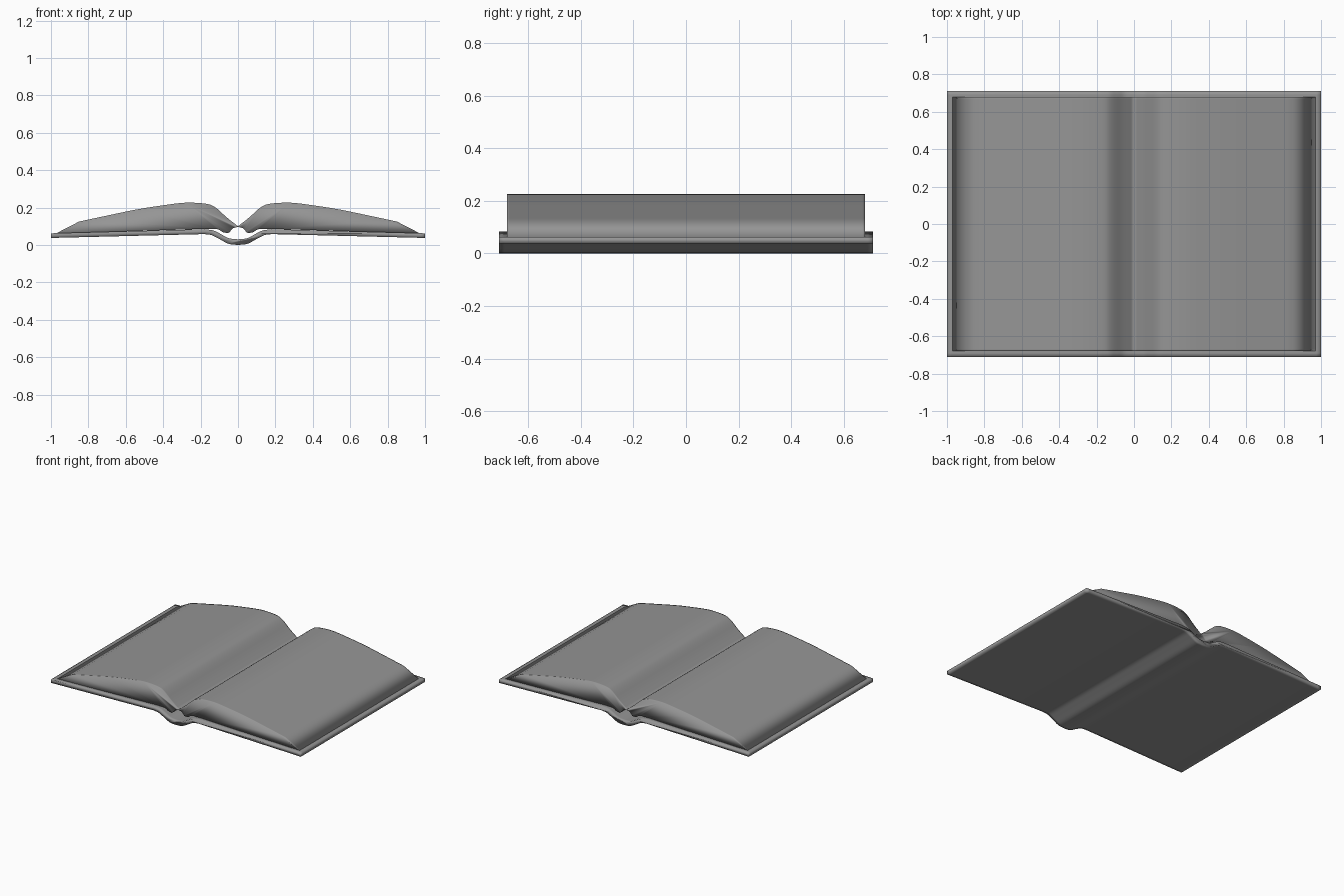
import bpy
from mathutils import Vector

if "Cube" in bpy.data.objects:
    bpy.data.objects.remove(bpy.data.objects["Cube"])

GREY = bpy.data.materials.new("dark_grey")
GREY.diffuse_color = (0.3, 0.3, 0.3, 1)
GREY.use_nodes = True
GREY.node_tree.nodes["Principled BSDF"].inputs["Base Color"].default_value = GREY.diffuse_color


def smooth(pts, steps=4):
    """Catmull-Rom curve through 2D points."""
    p = [Vector(q) for q in pts]
    p = [2 * p[0] - p[1]] + p + [2 * p[-1] - p[-2]]
    out = []
    for a, b, c, d in zip(p, p[1:], p[2:], p[3:]):
        for i in range(steps):
            t = i / steps
            out.append(0.5 * (2 * b + (c - a) * t + (2 * a - 5 * b + 4 * c - d) * t**2
                              + (3 * b - a - 3 * c + d) * t**3))
    return out + [p[-2]]


def mirrored(half):
    """Curve from x = 0 outward, continued to the left side."""
    return [Vector((-p[0], p[1])) for p in reversed(half[1:])] + half


def slab(name, lower, upper, half_depth, rim):
    """Smooth-shaded solid along y between two x-z half curves, with support loops near the ends."""
    outline = mirrored(lower) + mirrored(upper)[::-1]
    n = len(outline)
    rows = (-half_depth, rim - half_depth, half_depth - rim, half_depth)
    verts = [(p[0], y, p[1]) for y in rows for p in outline]
    faces = [(r * n + i, r * n + (i + 1) % n, (r + 1) * n + (i + 1) % n, (r + 1) * n + i)
             for r in range(3) for i in range(n)]
    faces = [f[::-1] for f in faces]
    faces += [tuple(range(n)), tuple(range(4 * n - 1, 3 * n - 1, -1))]
    mesh = bpy.data.meshes.new(name)
    mesh.from_pydata(verts, [], faces)
    mesh.materials.append(GREY)
    mesh.shade_smooth()
    obj = bpy.data.objects.new(name, mesh)
    bpy.context.collection.objects.link(obj)
    return obj


# Cover: two boards joined by a dipped flexible spine
under = smooth([(0, 0), (0.05, 0.006), (0.10, 0.032), (0.14, 0.052), (0.18, 0.058)])
under += [Vector((0.975, 0.038)), Vector((1.0, 0.037))]
over = smooth([(0, 0.03), (0.05, 0.036), (0.09, 0.057), (0.13, 0.077), (0.18, 0.084)])
over += [Vector((0.975, 0.063)), Vector((1.0, 0.062))]
slab("cover", under, over, 0.71, 0.02)

# Pages: bulging leaves on each side, meeting at the gutter above the spine hollow
top = smooth([(0, 0.10), (0.06, 0.147), (0.12, 0.20), (0.17, 0.22), (0.28, 0.226),
              (0.40, 0.212), (0.54, 0.19), (0.70, 0.157), (0.85, 0.125)])
top.append(Vector((0.97, 0.063)))
bottom = smooth([(0, 0.096), (0.025, 0.09), (0.04, 0.075), (0.05, 0.065),
                 (0.08, 0.068), (0.11, 0.084), (0.18, 0.086)], 3)
bottom.append(Vector((0.96, 0.062)))
slab("pages", bottom, top, 0.68, 0.01)
